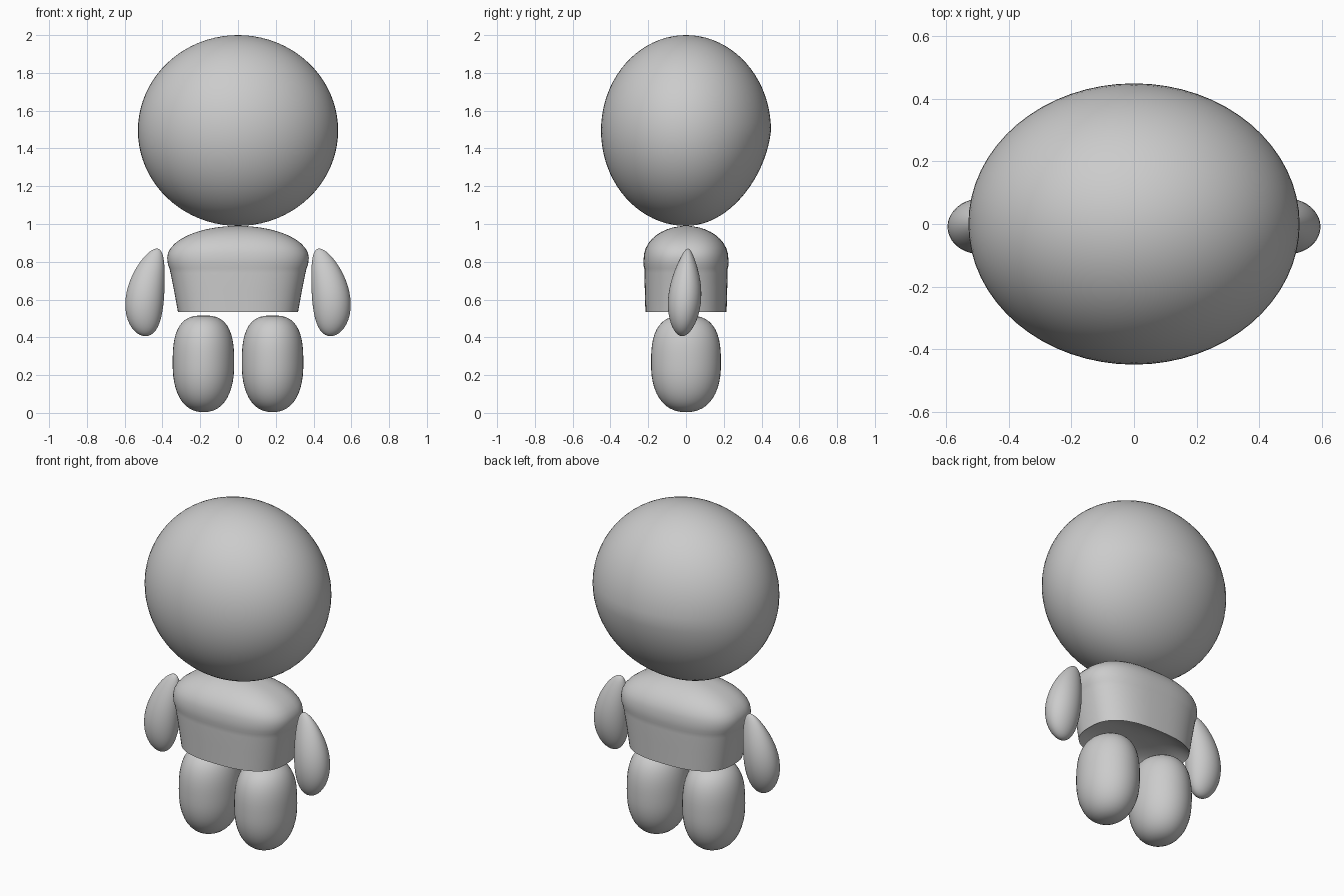
import bpy, bmesh
from math import sin, cos, pi, radians

if "Cube" in bpy.data.objects:
    bpy.data.objects.remove(bpy.data.objects["Cube"])


def make_object(name, bm):
    bmesh.ops.recalc_face_normals(bm, faces=bm.faces)
    mesh = bpy.data.meshes.new(name)
    bm.to_mesh(mesh)
    bm.free()
    ob = bpy.data.objects.new(name, mesh)
    bpy.context.collection.objects.link(ob)
    bpy.ops.object.select_all(action='DESELECT')
    bpy.context.view_layer.objects.active = ob
    ob.select_set(True)
    bpy.ops.object.shade_smooth_by_angle(angle=radians(40))
    return ob


def blob(name, shape, segs=40, rings=24):
    """Unit sphere whose points are remapped by shape(u, v, t, r):
    u, v = direction around the axis, t = height -1..1, r = sphere radius."""
    bm = bmesh.new()
    bmesh.ops.create_uvsphere(bm, u_segments=segs, v_segments=rings, radius=1)
    for vert in bm.verts:
        x, y, t = vert.co
        r = max((x * x + y * y) ** 0.5, 1e-9)
        vert.co = shape(x / r, y / r, t, r if r > 1e-5 else 0.0)
    return make_object(name, bm)


# Head: wide egg, slightly slimmer at the lower back
def head_shape(u, v, t, r):
    taper = 1 - 0.12 * max(0, -t) * max(0, v)
    return (0.53 * u * r, 0.45 * v * r * taper, 1.495 + 0.505 * t)


blob("head", head_shape, 64, 40)


# Legs: plump capsules, flatter on top
def leg_shape(side):
    def f(u, v, t, r):
        p = 2.8 if t > 0 else 2.3
        k = max(0, 1 - abs(t) ** p) ** (1 / p) if r else 0
        return (side * 0.183 + 0.163 * u * k, 0.185 * v * k, 0.26 + 0.256 * t)
    return f


# Arms: teardrops, leaning outwards
def arm_shape(side):
    def f(u, v, t, r):
        x = 0.49 - 0.03 * t - 0.03 * t * t + side * u * r * (0.1 - 0.018 * t)
        y = -0.005 + 0.015 * t + v * r * (0.086 - 0.02 * t - 0.018 * t * t)
        return (side * x, y, 0.638 + 0.232 * t)
    return f


for side, label in ((-1, "left"), (1, "right")):
    blob(label + "_leg", leg_shape(side))
    blob(label + "_arm", arm_shape(side))

# Torso: (z, half width, half depth) from recessed underside up to domed shoulders
profile = [(0.60, 0.10, 0.07), (0.585, 0.21, 0.14), (0.56, 0.28, 0.185),
           (0.535, 0.318, 0.215), (0.65, 0.339, 0.218), (0.74, 0.357, 0.221),
           (0.765, 0.363, 0.221), (0.785, 0.371, 0.226)]
for i in range(10):
    a = i / 10 * pi / 2
    profile.append((0.82 + 0.17 * sin(a), 0.375 * cos(a), 0.224 * cos(a)))

SEG, POW = 56, 2 / 2.6
bm = bmesh.new()
loops = []
for z, hx, hy in profile:
    ring = []
    for i in range(SEG):
        c, s = cos(2 * pi * i / SEG), sin(2 * pi * i / SEG)
        x = hx * abs(c) ** POW * (1 if c > 0 else -1)
        y = hy * abs(s) ** POW * (1 if s > 0 else -1)
        ring.append(bm.verts.new((x, y, z)))
    loops.append(ring)
for low, high in zip(loops, loops[1:]):
    for i in range(SEG):
        j = (i + 1) % SEG
        bm.faces.new((low[i], low[j], high[j], high[i]))
for ring, z in ((loops[0], 0.605), (loops[-1], 0.99)):
    tip = bm.verts.new((0, 0, z))
    for i in range(SEG):
        bm.faces.new((ring[i], ring[(i + 1) % SEG], tip))
make_object("torso", bm)
